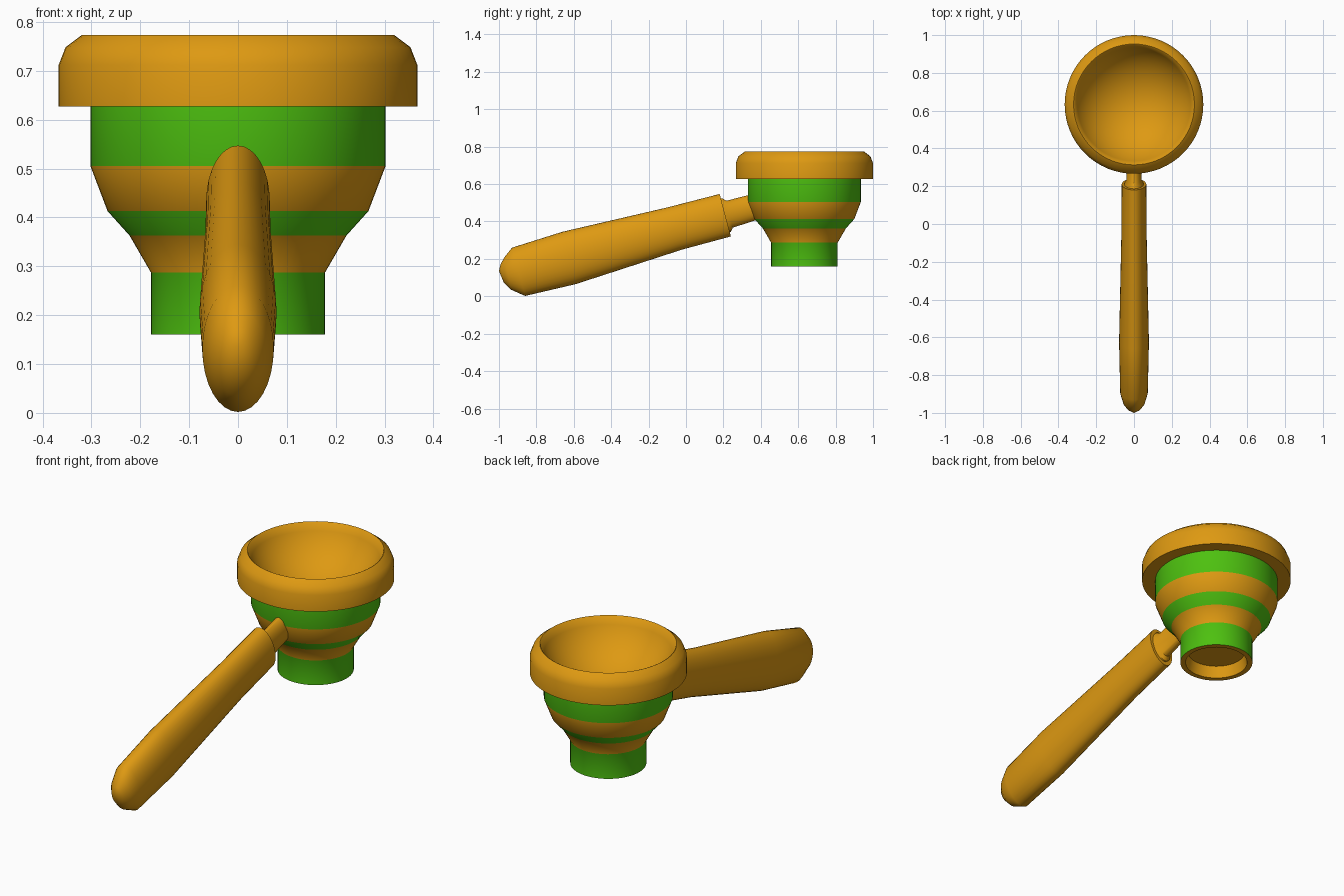
import bpy, bmesh, math
from mathutils import Vector

if "Cube" in bpy.data.objects:
    bpy.data.objects.remove(bpy.data.objects["Cube"])

HEAD_Y = 0.633


def material(name, colour):
    m = bpy.data.materials.new(name)
    m.diffuse_color = (*colour, 1)
    m.use_nodes = True
    m.node_tree.nodes["Principled BSDF"].inputs["Base Color"].default_value = m.diffuse_color
    return m


ORANGE = material("orange", (0.73, 0.32, 0.006))
GREEN = material("green", (0.075, 0.53, 0.005))


def loft(name, rings, mats, band_mats=None, start_tip=None, end_tip=None):
    """Skin a list of equal-length rings, with optional closing points."""
    bm = bmesh.new()
    loops = [[bm.verts.new(p) for p in ring] for ring in rings]
    n = len(loops[0])
    for k, (a, b) in enumerate(zip(loops, loops[1:])):
        for i in range(n):
            j = (i + 1) % n
            f = bm.faces.new((a[i], a[j], b[j], b[i]))
            f.material_index = band_mats[k] if band_mats else 0
    for tip, loop in ((start_tip, loops[0]), (end_tip, loops[-1])):
        if tip:
            t = bm.verts.new(tip)
            for i in range(n):
                bm.faces.new((loop[i], loop[(i + 1) % n], t))
    bmesh.ops.recalc_face_normals(bm, faces=bm.faces)
    me = bpy.data.meshes.new(name)
    bm.to_mesh(me)
    bm.free()
    for m in mats:
        me.materials.append(m)
    ob = bpy.data.objects.new(name, me)
    bpy.context.collection.objects.link(ob)
    bpy.ops.object.select_all(action='DESELECT')
    ob.select_set(True)
    bpy.context.view_layer.objects.active = ob
    bpy.ops.object.shade_smooth_by_angle(angle=math.radians(40))
    return ob


def circle(r, z, n=64):
    return [(r * math.cos(2 * math.pi * i / n),
             HEAD_Y + r * math.sin(2 * math.pi * i / n), z) for i in range(n)]


def ellipse(top, bottom, w, n=32):
    """Cross-section spanning two side-view points (y, z), half-width w."""
    t, b = Vector((0, *top)), Vector((0, *bottom))
    c, h = (t + b) / 2, (t - b) / 2
    return [c + h * math.cos(2 * math.pi * i / n)
            + Vector((w * math.sin(2 * math.pi * i / n), 0, 0)) for i in range(n)]


# Rim collar with the concave basket inside it
DEPTH, R, TOP = 0.22, 0.316, 0.771
sphere = (R * R + DEPTH * DEPTH) / (2 * DEPTH)
edge = math.asin(R / sphere)
dish = [(sphere * math.sin(edge * k / 10),
         TOP - DEPTH + sphere * (1 - math.cos(edge * k / 10))) for k in range(1, 11)]
rim = dish + [(0.32, 0.773), (0.353, 0.748), (0.367, 0.712), (0.367, 0.627), (0.28, 0.627)]
loft("rim_and_basket", [circle(*p) for p in rim], [ORANGE],
     start_tip=(0, HEAD_Y, TOP - DEPTH))

# Banded, stepped body with a recessed underside
body = [(0.302, 0.63), (0.302, 0.505), (0.267, 0.413), (0.222, 0.363),
        (0.178, 0.287), (0.178, 0.16), (0.152, 0.16), (0.14, 0.22)]
loft("banded_body", [circle(*p) for p in body], [ORANGE, GREEN],
     band_mats=[1, 0, 1, 0, 1, 0, 0], end_tip=(0, HEAD_Y, 0.22))

# Handle grip, thick and rounded towards its free end
grip = [((0.18, 0.547), (0.24, 0.32), 0.065),
        ((-0.10, 0.475), (-0.02, 0.25), 0.067),
        ((-0.66, 0.345), (-0.59, 0.065), 0.079),
        ((-0.93, 0.26), (-0.86, 0.002), 0.073),
        ((-0.97, 0.21), (-0.935, 0.035), 0.056),
        ((-0.992, 0.17), (-0.975, 0.075), 0.032)]
loft("handle_grip", [ellipse(*s) for s in grip], [ORANGE],
     start_tip=(0, 0.21, 0.433), end_tip=(0, -1.0, 0.135))

# Neck joining the grip to the body
neck = [((0.17, 0.52), (0.22, 0.34), 0.052),
        ((0.192, 0.524), (0.24, 0.345), 0.05),
        ((0.217, 0.511), (0.25, 0.367), 0.04),
        ((0.40, 0.558), (0.43, 0.425), 0.04)]
loft("handle_neck", [ellipse(*s) for s in neck], [ORANGE],
     start_tip=(0, 0.195, 0.43), end_tip=(0, 0.415, 0.49))
